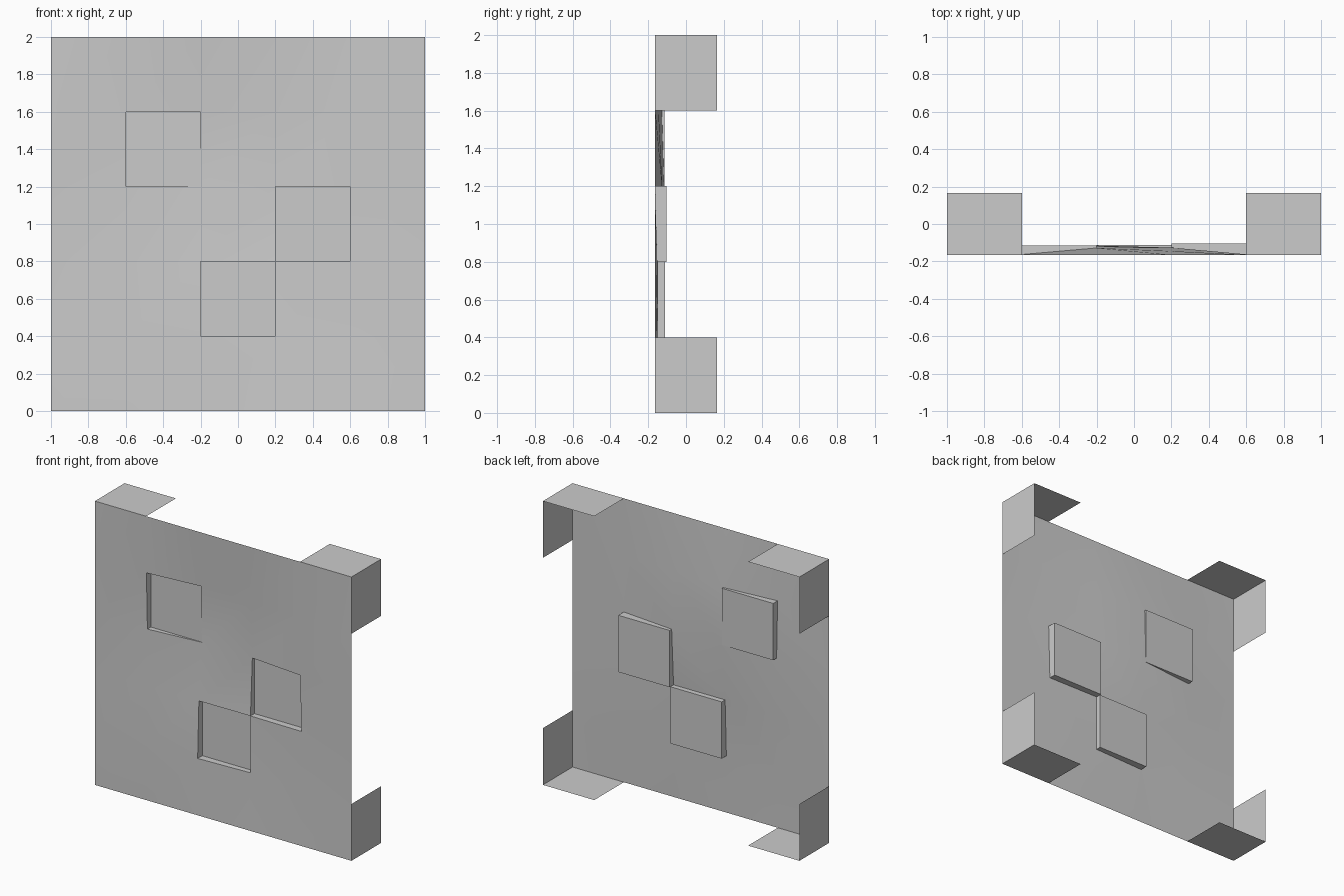
import bpy, bmesh

if "Cube" in bpy.data.objects:
    bpy.data.objects.remove(bpy.data.objects["Cube"])

FRONT, BACK, S = -0.165, 0.165, 0.4


def finish(name, bm):
    me = bpy.data.meshes.new(name)
    bm.to_mesh(me)
    bm.free()
    ob = bpy.data.objects.new(name, me)
    bpy.context.collection.objects.link(ob)
    return ob


# Thin panel: 5 x 5 cells, inner grid points dented slightly backwards
dents = [  # y of inner points, rows from bottom to top, columns left to right
    [-.165, -.164, -.148, -.158],
    [-.152, -.150, -.147, -.152],
    [-.152, -.116, -.126, -.164],
    [-.163, -.128, -.145, -.162],
]
bm = bmesh.new()
bmesh.ops.create_grid(bm, x_segments=5, y_segments=5, size=1)
for v in bm.verts:
    i, j = round((v.co.x + 1) / S), round((v.co.y + 1) / S)
    inner = 0 < i < 5 and 0 < j < 5
    v.co = (-1 + S * i, dents[j - 1][i - 1] if inner else FRONT, S * j)

# Three square pockets pushed in to flat floors
pockets = {(1, 3): -.114, (3, 2): -.103, (2, 1): -.112}
for (i, j), depth in pockets.items():
    cx, cz = -1 + S * (i + .5), S * (j + .5)
    face = min(bm.faces, key=lambda f: (f.calc_center_median().x - cx) ** 2
               + (f.calc_center_median().z - cz) ** 2)
    floor = bmesh.ops.extrude_discrete_faces(bm, faces=[face])["faces"][0]
    for v in floor.verts:
        v.co.y = depth
panel = finish("panel", bm)
bpy.context.view_layer.objects.active = panel
panel.select_set(True)
bpy.ops.object.shade_smooth_by_angle(angle=0.52)

# Corner flanges: one side sheet and one top or bottom sheet at each corner
for sx, side in ((-1, "left"), (1, "right")):
    for z, sz, level in ((0, 1, "lower"), (2, -1, "upper")):
        bm = bmesh.new()
        a, b = [[bm.verts.new((x, y, zz)) for x, zz in
                 ((sx - sx * S, z), (sx, z), (sx, z + sz * S))]
                for y in (FRONT, BACK)]
        for k in (0, 1):
            f = bm.faces.new((a[k], a[k + 1], b[k + 1], b[k]))
            f.normal_update()
            out = f.normal.z * -sz if k == 0 else f.normal.x * sx
            if out < 0:
                f.normal_flip()
        finish(f"{level}_{side}_flange", bm)
